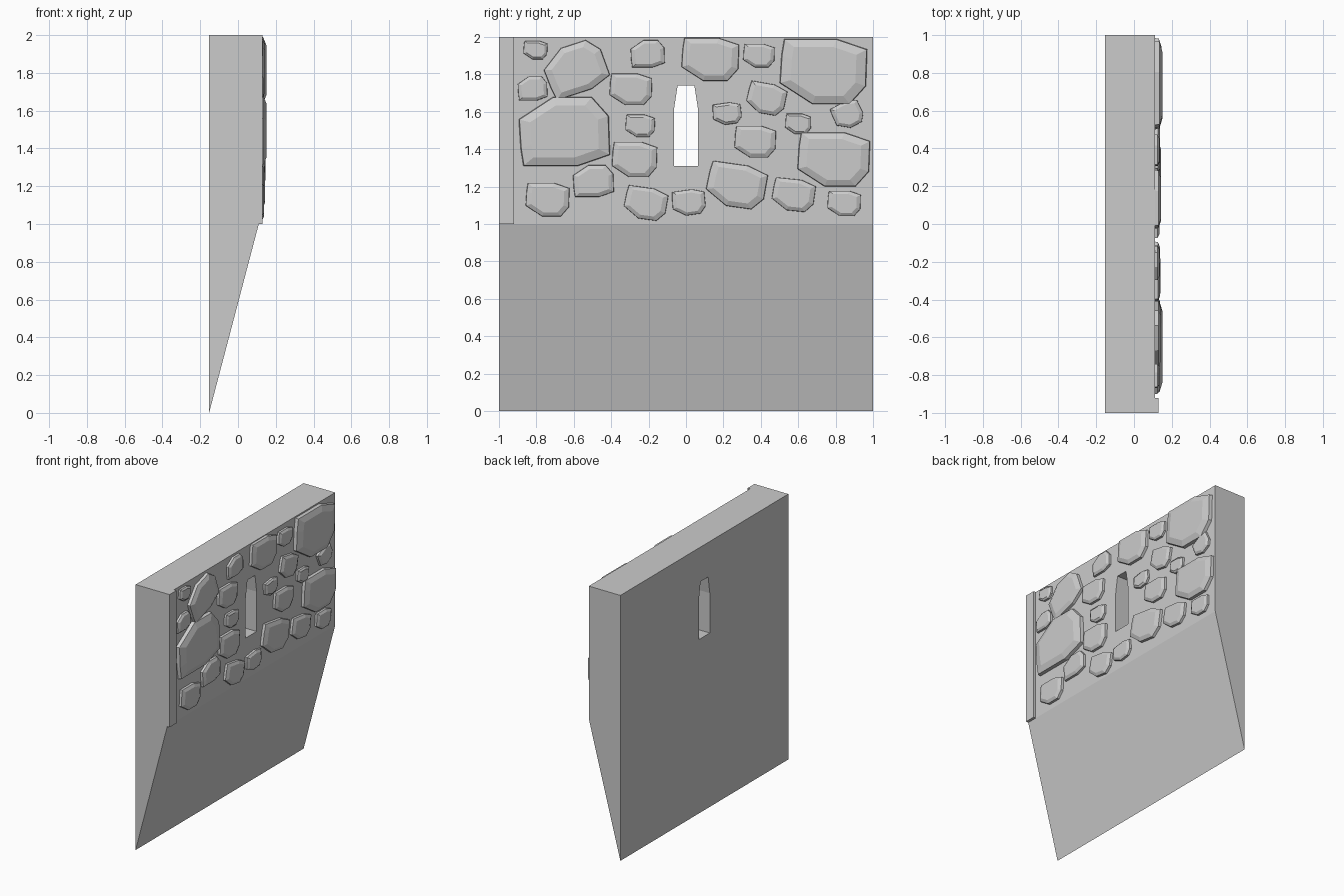
import bpy
import bmesh
import math
from mathutils import Matrix, Vector

default_cube = bpy.data.objects.get("Cube")
if default_cube:
    bpy.data.objects.remove(default_cube, do_unlink=True)

# Single stone colour
GREY = (0.6, 0.6, 0.6, 1.0)
stone_grey = bpy.data.materials.new("stone_grey")
stone_grey.use_nodes = True
stone_grey.diffuse_color = GREY
stone_grey.node_tree.nodes["Principled BSDF"].inputs["Base Color"].default_value = GREY

FACE_X = 0.11    # outer wall face
BACK_X = -0.153  # inner wall face


def loft(name, rings):
    """Solid made by joining matching rings of points, capped at both ends."""
    bm = bmesh.new()
    loops = [[bm.verts.new(point) for point in ring] for ring in rings]
    count = len(loops[0])
    for lower, upper in zip(loops, loops[1:]):
        for i in range(count):
            j = (i + 1) % count
            bm.faces.new((lower[i], lower[j], upper[j], upper[i]))
    bm.faces.new(loops[0][::-1])
    bm.faces.new(loops[-1])
    bmesh.ops.recalc_face_normals(bm, faces=bm.faces)
    mesh = bpy.data.meshes.new(name)
    bm.to_mesh(mesh)
    bm.free()
    mesh.materials.append(stone_grey)
    obj = bpy.data.objects.new(name, mesh)
    bpy.context.collection.objects.link(obj)
    return obj


# Wall with a sloping underside
side_profile = [(BACK_X, 0), (FACE_X, 1), (FACE_X, 2), (BACK_X, 2)]
wall = loft("wall", [[(x, y, z) for x, z in side_profile] for y in (-1, 1)])

# Arrow slit cut right through the wall
slit_profile = [(-0.065, 1.31), (0.065, 1.31), (0.065, 1.61),
                (0.045, 1.74), (-0.045, 1.74), (-0.065, 1.61)]
slit_cutter = loft("slit_cutter", [[(x, y, z) for y, z in slit_profile]
                                   for x in (-0.5, 0.5)])
slit_cutter.hide_render = True
cut = wall.modifiers.new("slit", 'BOOLEAN')
cut.operation = 'DIFFERENCE'
cut.solver = 'EXACT'
cut.object = slit_cutter
bpy.context.view_layer.objects.active = wall
bpy.ops.object.modifier_apply(modifier=cut.name)
bpy.data.objects.remove(slit_cutter, do_unlink=True)

# Raised strip along the corner
strip_profile = [(-1, 1), (-0.92, 1), (-0.92, 2), (-1, 2)]
loft("corner_strip", [[(x, y, z) for y, z in strip_profile]
                      for x in (FACE_X, 0.13)])

# Outline shared by every stone, in a unit square
OUTLINE = [Vector(p) for p in ((-0.9, 1), (0.3, 1), (1, 0.68), (0.97, -0.45),
                               (0.6, -1), (-0.25, -1), (-1, -0.35), (-0.96, 0.5))]


def add_stone(name, y, z, half_width, half_height, turn=0):
    """Bevelled stone on the wall; a negative half size mirrors the outline."""
    spin = Matrix.Rotation(math.radians(turn), 2)
    size = min(abs(half_width), abs(half_height))
    top = FACE_X + 0.016 + 0.14 * size
    shoulder = FACE_X + 0.6 * (top - FACE_X)
    rings = []
    for x, scale in ((FACE_X - 0.005, 1), (shoulder, 0.98), (top, 0.75)):
        ring = []
        for p in OUTLINE:
            q = spin @ Vector((p.x * half_width, p.y * half_height))
            ring.append((x, y + q.x * scale, z + q.y * scale))
        rings.append(ring)
    loft(name, rings)


# Large stones: centre, half sizes, turn
LARGE = [
    (0.735, 1.815, 0.235, 0.175),
    (0.79, 1.345, 0.195, 0.145),
    (0.13, 1.88, 0.155, 0.115),
    (-0.65, 1.495, 0.245, -0.185),
    (-0.59, 1.83, 0.165, -0.13, 18),
    (0.27, 1.205, 0.16, 0.115, -8),
]
# Small stones
SMALL = [
    (-0.805, 1.93, 0.065, 0.05),
    (-0.82, 1.725, 0.08, -0.065),
    (-0.205, 1.91, 0.092, -0.073),
    (-0.295, 1.72, 0.115, 0.085),
    (-0.245, 1.525, 0.08, 0.06),
    (-0.275, 1.345, 0.122, 0.095),
    (-0.495, 1.23, 0.11, -0.085),
    (-0.74, 1.13, 0.118, 0.09),
    (-0.215, 1.11, 0.115, 0.085, -8),
    (0.015, 1.115, 0.09, 0.068, 8),
    (0.575, 1.155, 0.115, 0.085, -6),
    (0.845, 1.11, 0.09, 0.068),
    (0.37, 1.44, 0.112, 0.085),
    (0.6, 1.535, 0.07, 0.055),
    (0.865, 1.585, 0.08, 0.07, 28),
    (0.22, 1.59, 0.078, 0.058, 8),
    (0.43, 1.67, 0.105, 0.082, -10),
    (0.39, 1.9, 0.085, 0.063),
]
for group, stones in (("large_stone", LARGE), ("small_stone", SMALL)):
    for number, stone in enumerate(stones, 1):
        add_stone(f"{group}_{number}", *stone)
